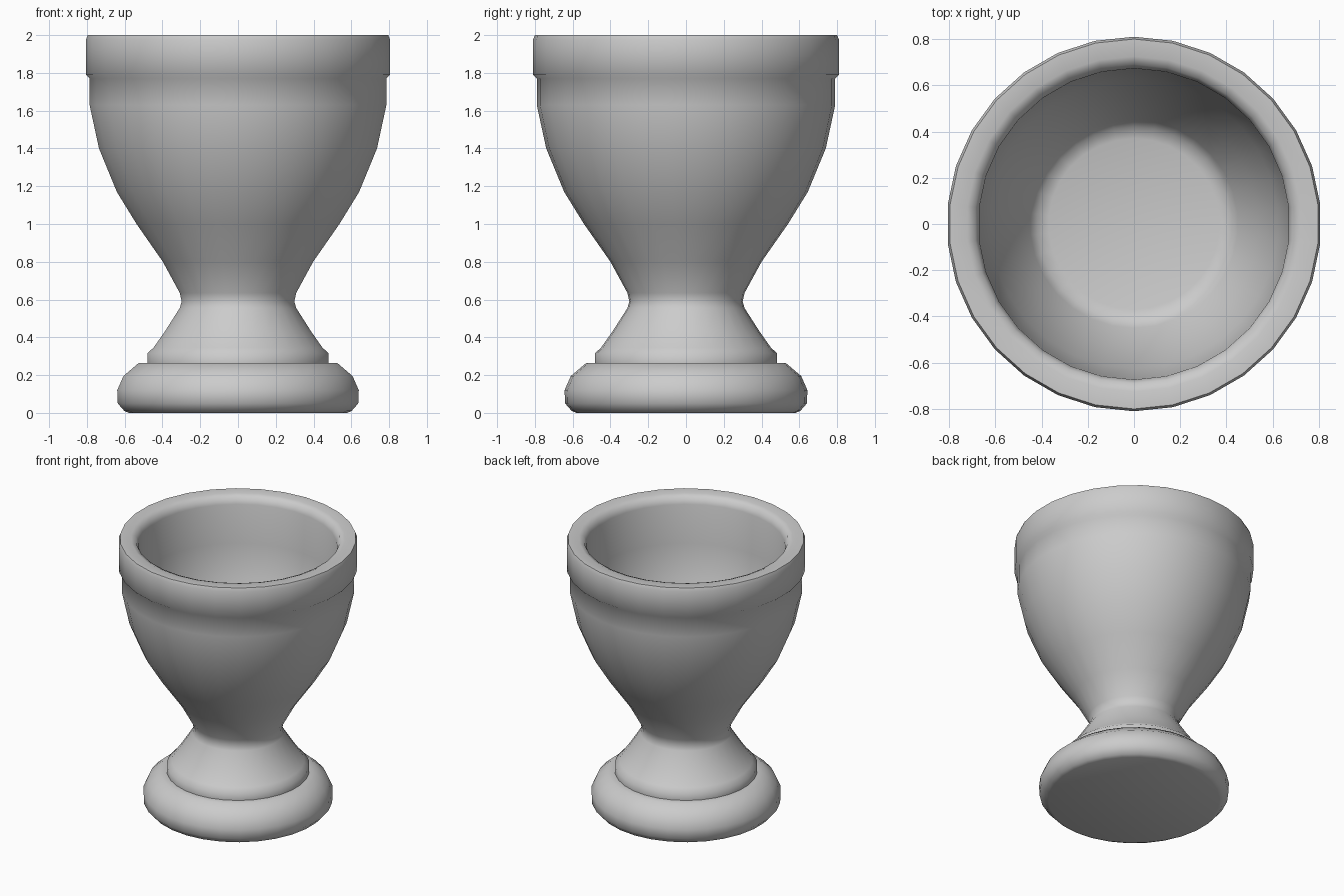
import bpy, bmesh, math

if "Cube" in bpy.data.objects:
    bpy.data.objects.remove(bpy.data.objects["Cube"])

SIDES = 30

# Outline (radius, height): from the underside, up the outside, over the lip, down into the bowl
profile = [
    # rounded foot
    (0.58, 0.0), (0.605, 0.01), (0.64, 0.05), (0.643, 0.12), (0.61, 0.195), (0.53, 0.263),
    # small step and flared stem
    (0.483, 0.265), (0.483, 0.315), (0.45, 0.345), (0.39, 0.43), (0.31, 0.555),
    (0.30, 0.59), (0.31, 0.635),
    # bowl outside
    (0.40, 0.80), (0.54, 1.0), (0.645, 1.17), (0.74, 1.40), (0.79, 1.63), (0.79, 1.77),
    # rim band and lip
    (0.81, 1.79), (0.81, 1.975), (0.80, 2.0), (0.725, 2.0), (0.69, 1.985), (0.673, 1.94),
    # bowl inside
    (0.67, 1.65), (0.625, 1.42), (0.54, 1.20), (0.45, 1.03), (0.42, 0.99), (0.37, 0.975),
]

# Lathe the outline around z and cap the underside and the bowl floor
bm = bmesh.new()
rings = []
for r, z in profile:
    rings.append([bm.verts.new((r * math.cos(a), r * math.sin(a), z))
                  for a in (math.pi / 2 + 2 * math.pi * i / SIDES for i in range(SIDES))])
for low, high in zip(rings, rings[1:]):
    for i in range(SIDES):
        j = (i + 1) % SIDES
        bm.faces.new((low[i], low[j], high[j], high[i]))
bm.faces.new(rings[0][::-1])
bm.faces.new(rings[-1])
bmesh.ops.recalc_face_normals(bm, faces=bm.faces)

mesh = bpy.data.meshes.new("egg_cup")
bm.to_mesh(mesh)
bm.free()
cup = bpy.data.objects.new("egg_cup", mesh)
bpy.context.collection.objects.link(cup)
bpy.context.view_layer.objects.active = cup
cup.select_set(True)
bpy.ops.object.shade_smooth_by_angle(angle=math.radians(50))
